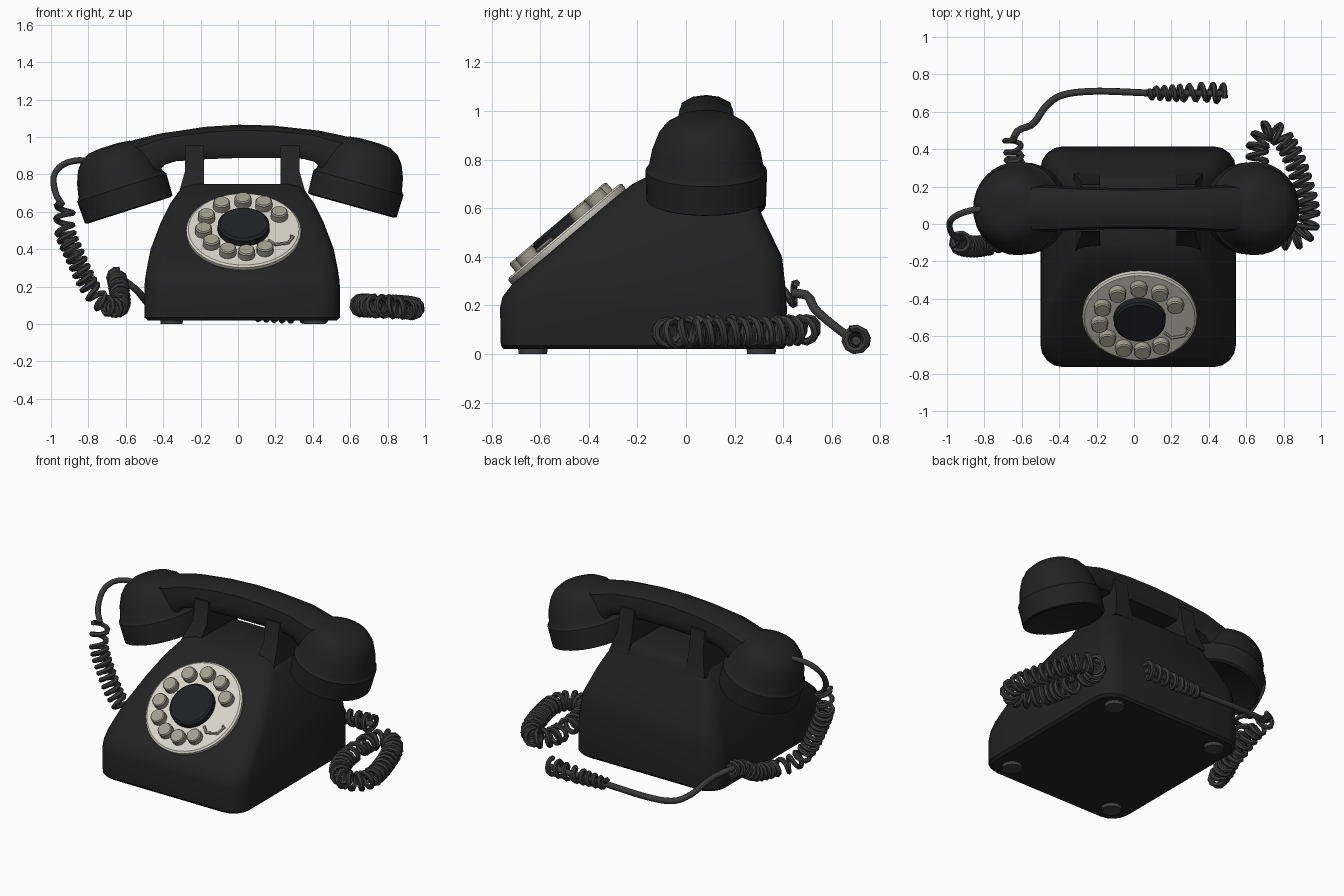
import bpy, bmesh, math
from mathutils import Vector, Matrix

if "Cube" in bpy.data.objects:
    bpy.data.objects.remove(bpy.data.objects["Cube"])

def mat(name, r, g, b):
    m = bpy.data.materials.new(name)
    m.diffuse_color = (r, g, b, 1)
    m.use_nodes = True
    m.node_tree.nodes["Principled BSDF"].inputs["Base Color"].default_value = m.diffuse_color
    return m

BLACK = mat("black_shell", 0.016, 0.016, 0.016)
CORD = mat("cord_grey", 0.042, 0.042, 0.042)
HUB = mat("hub_black", 0.014, 0.015, 0.017)
IVORY = mat("ivory_plate", 0.68, 0.66, 0.57)
BEIGE = mat("beige_keys", 0.36, 0.345, 0.27)
RUBBER = mat("rubber_grey", 0.05, 0.05, 0.05)

def finish(bm, name, material, angle=35):
    bmesh.ops.recalc_face_normals(bm, faces=bm.faces)
    me = bpy.data.meshes.new(name)
    bm.to_mesh(me)
    bm.free()
    ob = bpy.data.objects.new(name, me)
    bpy.context.collection.objects.link(ob)
    me.materials.append(material)
    bpy.ops.object.select_all(action='DESELECT')
    ob.select_set(True)
    bpy.context.view_layer.objects.active = ob
    bpy.ops.object.shade_smooth_by_angle(angle=math.radians(angle))
    return ob

def loft(name, rings, material, matrix=Matrix(), angle=35):
    bm = bmesh.new()
    vs = [[bm.verts.new(matrix @ Vector(p)) for p in r] for r in rings]
    n = len(rings[0])
    for a, b in zip(vs, vs[1:]):
        for i in range(n):
            bm.faces.new((a[i], a[(i + 1) % n], b[(i + 1) % n], b[i]))
    bm.faces.new(vs[0])
    bm.faces.new(vs[-1])
    return finish(bm, name, material, angle)

def lathe(name, prof, seg, material, matrix):
    rings = [[(r * math.cos(2 * math.pi * i / seg), r * math.sin(2 * math.pi * i / seg), z)
              for i in range(seg)] for r, z in prof]
    return loft(name, rings, material, matrix)

def rounded_ring(hx, yf, yb, r, z, cx=0.0225, n=5):
    pts = []
    for k, (sx, cy) in enumerate([(1, yb - r), (-1, yb - r), (-1, yf + r), (1, yf + r)]):
        for i in range(n):
            a = math.pi / 2 * (k + i / (n - 1))
            pts.append((cx + sx * (hx - r) + r * math.cos(a), cy + r * math.sin(a), z))
    return pts

# Body shell
levels = [(0.505, -0.75, 0.40, 0.11, 0.02), (0.523, -0.762, 0.412, 0.12, 0.035),
          (0.523, -0.765, 0.415, 0.12, 0.19), (0.52, -0.755, 0.412, 0.12, 0.235),
          (0.512, -0.715, 0.408, 0.11, 0.287), (0.49, -0.58, 0.395, 0.09, 0.40),
          (0.435, -0.41, 0.325, 0.08, 0.545), (0.385, -0.29, 0.28, 0.07, 0.645),
          (0.345, -0.22, 0.262, 0.07, 0.70), (0.325, -0.16, 0.25, 0.06, 0.73),
          (0.28, -0.12, 0.22, 0.06, 0.75)]
loft("body_shell", [rounded_ring(*l) for l in levels], BLACK)

# Feet
for x in (-0.355, 0.41):
    for y in (-0.63, 0.31):
        lathe("foot", [(0.058, 0), (0.062, 0.03)], 16, RUBBER, Matrix.Translation((x, y, 0)))

# Cradle prongs: forked profile, wider at the bottom
fork = [(-0.17, 0.68), (-0.06, 0.82), (-0.04, 0.955), (-0.01, 0.955), (0.0, 0.875),
        (0.17, 0.875), (0.18, 0.955), (0.21, 0.955), (0.23, 0.82), (0.27, 0.68)]
for s in (-1, 1):
    inner = [(0.0225 + s * 0.205, y, z) for y, z in fork]
    outer = [(0.0225 + s * (0.305 + 0.04 * max(0, (0.82 - z) / 0.14)), y, z) for y, z in fork]
    loft("cradle_prong", [inner, outer], BLACK)

# Dial, laid on the sloping front
D = Matrix.Translation((0.03, -0.485, 0.487)) @ Matrix.Rotation(math.radians(40.3), 4, 'X')
lathe("dial_plate", [(0.29, -0.03), (0.307, 0.0), (0.307, 0.018), (0.296, 0.026)], 40, IVORY, D)
lathe("dial_hub", [(0.14, 0.02), (0.138, 0.06), (0.125, 0.07)], 32, HUB, D)
for a in (28, 60, 91, 123, 157, 188, 217, 247, 274, 302):
    t = math.radians(a)
    M = D @ Matrix.Translation((0.216 * math.cos(t), 0.216 * math.sin(t), 0))
    lathe("dial_key", [(0.046, 0.02), (0.045, 0.062), (0.039, 0.069)], 16, BEIGE, M)

# Handset, tipped very slightly
H = (Matrix.Translation((0.01, 0.083, 0.8)) @ Matrix.Rotation(math.radians(-1.1), 4, 'Y')
     @ Matrix.Translation((0, 0, -0.8)))
half = [(0.80, 0.895, 0.80, 0.075), (0.73, 0.953, 0.74, 0.105), (0.52, 1.005, 0.76, 0.122),
        (0.44, 1.023, 0.82, 0.12), (0.40, 1.03, 0.86, 0.117), (0.34, 1.037, 0.877, 0.113),
        (0.18, 1.058, 0.885, 0.108)]
stations = [(-x, t, b, w) for x, t, b, w in half] + [(0, 1.066, 0.888, 0.106)] + half[::-1]
shape = [(-0.85, 0), (-1, 0.15), (-1.03, 0.4), (-0.93, 0.83), (-0.5, 0.96), (0, 1),
         (0.5, 0.96), (0.93, 0.83), (1.03, 0.4), (1, 0.15), (0.85, 0)]
loft("handset_grip", [[(x, w * u, b + (t - b) * v) for u, v in shape]
                      for x, t, b, w in stations], BLACK, H)
cup = [(0.225, 0.004), (0.232, 0.0), (0.246, 0.006), (0.25, 0.13), (0.243, 0.137), (0.236, 0.15),
       (0.222, 0.22), (0.196, 0.285), (0.165, 0.325), (0.115, 0.355), (0.05, 0.362)]
for s, name in ((-1, "earpiece"), (1, "mouthpiece")):
    M = H @ Matrix.Translation((s * 0.596, 0, 0.619)) @ Matrix.Rotation(math.radians(s * 16.6), 4, 'Y')
    lathe(name, cup, 32, BLACK, M)

# Cords
def smooth_path(pts, step):
    """Catmull-Rom path resampled at an even step."""
    P = [Vector(p) for p in pts]
    P = [2 * P[0] - P[1]] + P + [2 * P[-1] - P[-2]]
    dense = []
    for a, b, c, d in zip(P, P[1:], P[2:], P[3:]):
        for i in range(40):
            t = i / 40
            dense.append(0.5 * (2 * b + (c - a) * t + (2 * a - 5 * b + 4 * c - d) * t * t
                                + (3 * b - a - 3 * c + d) * t ** 3))
    dense.append(P[-2])
    out, acc = [dense[0]], 0
    for a, b in zip(dense, dense[1:]):
        acc += (b - a).length
        if acc >= step:
            out.append(b)
            acc = 0
    return out

def frames(path):
    """Points with a twist-free pair of cross axes."""
    u = None
    for i, p in enumerate(path):
        t = (path[min(i + 1, len(path) - 1)] - path[max(i - 1, 0)]).normalized()
        u = t.orthogonal() if u is None else u - t * u.dot(t)
        u.normalize()
        yield p, u.copy(), t.cross(u)

def tube(name, path, r, material, sides=6):
    rings = [[p + r * (math.cos(2 * math.pi * k / sides) * u + math.sin(2 * math.pi * k / sides) * v)
              for k in range(sides)] for p, u, v in frames(path)]
    return loft(name, rings, material, angle=50)

def coil(name, pts, r0, r1, pitch=0.036, wire=0.0155, per=10):
    path = smooth_path(pts, pitch / per)
    n = len(path) - 1
    line = []
    for i, (p, u, v) in enumerate(frames(path)):
        a = 2 * math.pi * i / per
        line.append(p + (r0 + (r1 - r0) * i / n) * (math.cos(a) * u + math.sin(a) * v))
    tube(name, line, wire, CORD)

tube("handset_cord", smooth_path([(-0.79, 0.08, 0.87), (-0.86, 0.075, 0.875), (-0.94, 0.05, 0.85),
     (-0.985, 0.01, 0.79), (-0.975, -0.05, 0.70), (-0.935, -0.08, 0.63)], 0.03), 0.017, CORD, 8)
coil("handset_coil", [(-0.925, -0.09, 0.64), (-0.925, -0.11, 0.50), (-0.87, -0.12, 0.36),
     (-0.80, -0.115, 0.21), (-0.72, -0.09, 0.11), (-0.65, 0.02, 0.09), (-0.63, 0.18, 0.12),
     (-0.64, 0.34, 0.21), (-0.65, 0.47, 0.255)], 0.046, 0.042)
tube("rear_cord", smooth_path([(-0.65, 0.44, 0.25), (-0.62, 0.50, 0.24), (-0.54, 0.535, 0.18),
     (-0.47, 0.63, 0.10), (-0.38, 0.69, 0.06), (-0.2, 0.71, 0.05), (0.1, 0.70, 0.05),
     (0.3, 0.70, 0.05), (0.5, 0.70, 0.055)], 0.03), 0.019, CORD, 8)
coil("rear_coil", [(0.08, 0.70, 0.05), (0.25, 0.70, 0.052), (0.38, 0.705, 0.058),
     (0.49, 0.695, 0.06)], 0.025, 0.048)
coil("side_coil", [(0.66, 0.33, 0.10), (0.665, 0.43, 0.10), (0.73, 0.50, 0.10), (0.82, 0.42, 0.095),
     (0.89, 0.25, 0.09), (0.935, 0.06, 0.085), (0.91, -0.05, 0.085), (0.82, -0.08, 0.09),
     (0.73, 0.0, 0.095), (0.68, 0.14, 0.10), (0.665, 0.28, 0.10)], 0.05, 0.05)

# Finger stop
tube("finger_stop", [D @ Vector(p) for p in [(0.135, -0.10, 0.034), (0.17, -0.135, 0.034),
     (0.24, -0.12, 0.034), (0.265, -0.07, 0.034), (0.25, -0.065, 0.034)]], 0.009, BEIGE)
